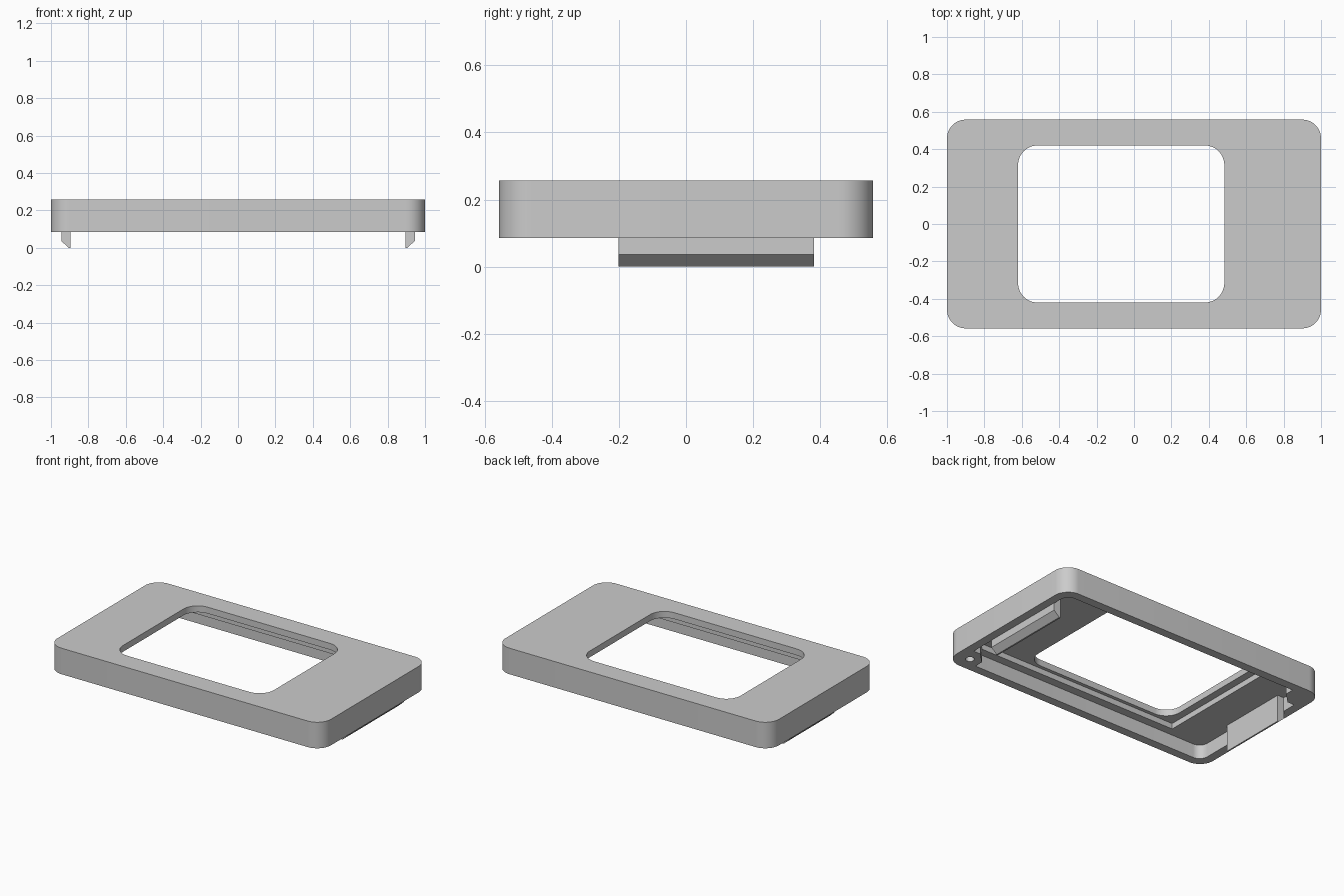
import bpy, bmesh
from math import cos, sin, pi, radians
from mathutils import Matrix

cube = bpy.data.objects.get("Cube")
if cube:
    bpy.data.objects.remove(cube, do_unlink=True)

grey = bpy.data.materials.new("matte_grey")
grey.use_nodes = True
color = (0.6, 0.6, 0.6, 1)
grey.diffuse_color = color
grey.node_tree.nodes["Principled BSDF"].inputs["Base Color"].default_value = color


def rounded_rect(x0, x1, y0, y1, r, steps=12):
    """Counter-clockwise outline with rounded corners."""
    if r == 0:
        return [(x0, y0), (x1, y0), (x1, y1), (x0, y1)]
    centres = [(x1 - r, y1 - r), (x0 + r, y1 - r), (x0 + r, y0 + r), (x1 - r, y0 + r)]
    return [(cx + r * cos(a), cy + r * sin(a))
            for q, (cx, cy) in enumerate(centres)
            for a in [(q + i / steps) * pi / 2 for i in range(steps + 1)]]


def prism(name, outline, low, high, matrix=None):
    """Extrude a flat outline from low to high, then place it with a matrix."""
    bm = bmesh.new()
    face = bm.faces.new([bm.verts.new((x, y, low)) for x, y in outline])
    top = bmesh.ops.extrude_face_region(bm, geom=[face])["geom"]
    bmesh.ops.translate(bm, vec=(0, 0, high - low),
                        verts=[v for v in top if isinstance(v, bmesh.types.BMVert)])
    if matrix:
        bm.transform(matrix)
    bmesh.ops.recalc_face_normals(bm, faces=bm.faces)
    mesh = bpy.data.meshes.new(name)
    bm.to_mesh(mesh)
    bm.free()
    mesh.materials.append(grey)
    obj = bpy.data.objects.new(name, mesh)
    bpy.context.collection.objects.link(obj)
    return obj


def cut(target, cutter):
    """Subtract the cutter, apply the result and remove the cutter."""
    cutter.hide_render = True
    bpy.context.view_layer.objects.active = target
    mod = target.modifiers.new("cut", "BOOLEAN")
    mod.operation, mod.solver, mod.object = "DIFFERENCE", "EXACT", cutter
    bpy.ops.object.modifier_apply(modifier=mod.name)
    bpy.data.objects.remove(cutter, do_unlink=True)


BOTTOM, LEDGE, POCKET, TOP = 0.085, 0.178, 0.215, 0.257

# Bezel frame: shell, screen pocket and offset window
frame = prism("bezel_frame", rounded_rect(-1, 1, -0.558, 0.558, 0.1), BOTTOM, TOP)
cut(frame, prism("cavity", rounded_rect(-0.942, 0.942, -0.5, 0.5, 0.06), 0, LEDGE))
cut(frame, prism("screen_pocket", rounded_rect(-0.67, 0.84, -0.443, 0.443, 0), 0.1, POCKET))
cut(frame, prism("window", rounded_rect(-0.62, 0.483, -0.42, 0.42, 0.105), 0, 0.4))
parts = [frame]

# Screw bosses in two opposite corners, each with a blind hole
boss_outline = [(0.82, -0.51), (0.95, -0.51), (0.95, -0.37), (0.89, -0.37), (0.82, -0.44)]
hole_outline = [(0.898 + 0.027 * cos(i * pi / 12), -0.459 + 0.027 * sin(i * pi / 12))
                for i in range(24)]
for name, angle in (("left_screw_boss", 0), ("right_screw_boss", 180)):
    turn = Matrix.Rotation(radians(angle), 4, "Z")
    boss = prism(name, boss_outline, BOTTOM, LEDGE + 0.005, turn)
    cut(boss, prism("screw_hole", hole_outline, 0, 0.16, turn))
    parts.append(boss)

# Snap hooks: a chamfered x-z profile swept along y
hook_profile = [(0.895, 0.0), (0.905, 0.0), (0.945, 0.036), (0.945, 0.182), (0.895, 0.182)]
stand = Matrix(((1, 0, 0, 0), (0, 0, 1, 0), (0, 1, 0, 0), (0, 0, 0, 1)))
for name, side, y0, y1 in (("left_snap_hook", 1, -0.202, 0.382),
                           ("right_snap_hook", -1, -0.202, 0.272)):
    profile = [(side * x, z) for x, z in hook_profile]
    parts.append(prism(name, profile, y0, y1, stand))

# Smooth the rounded corners, keep the edges sharp
bpy.ops.object.select_all(action="DESELECT")
for obj in parts:
    obj.select_set(True)
bpy.context.view_layer.objects.active = frame
bpy.ops.object.shade_smooth_by_angle(angle=radians(30))
